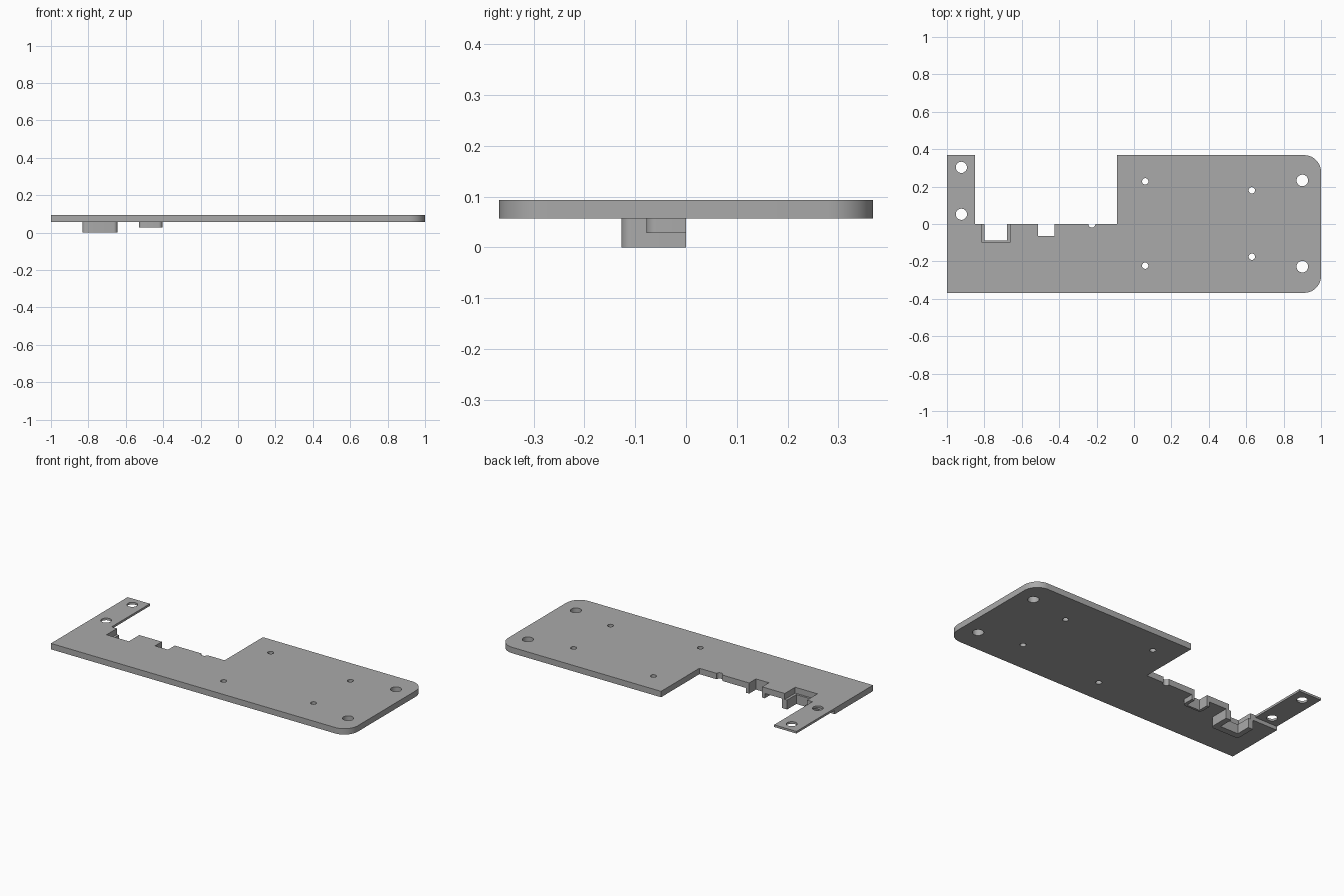
import bpy, bmesh, math
from mathutils import Vector

if "Cube" in bpy.data.objects:
    bpy.data.objects.remove(bpy.data.objects["Cube"])

TOP, BOTTOM = 0.093, 0.057
grey = bpy.data.materials.new("matte_grey")
grey.diffuse_color = (0.4, 0.4, 0.4, 1)
grey.use_nodes = True
grey.node_tree.nodes["Principled BSDF"].inputs["Base Color"].default_value = grey.diffuse_color


def arc(cx, cy, r, a0, a1, n=12):
    """Points of an arc between two angles in degrees."""
    angles = [math.radians(a0 + (a1 - a0) * i / n) for i in range(n + 1)]
    return [(cx + r * math.cos(a), cy + r * math.sin(a)) for a in angles]


def add_prism(bm, points, z0, z1):
    """Extrude a counter-clockwise outline from z0 up to z1."""
    low = [bm.verts.new((x, y, z0)) for x, y in points]
    high = [bm.verts.new((x, y, z1)) for x, y in points]
    bm.faces.new(low[::-1])
    bm.faces.new(high)
    n = len(points)
    for i in range(n):
        j = (i + 1) % n
        bm.faces.new((low[i], low[j], high[j], high[i]))


def make_object(name, prisms):
    bm = bmesh.new()
    for points, z0, z1 in prisms:
        add_prism(bm, points, z0, z1)
    bmesh.ops.recalc_face_normals(bm, faces=bm.faces)
    mesh = bpy.data.meshes.new(name)
    bm.to_mesh(mesh)
    bm.free()
    mesh.materials.append(grey)
    obj = bpy.data.objects.new(name, mesh)
    bpy.context.collection.objects.link(obj)
    return obj


def smooth(obj):
    bpy.ops.object.select_all(action='DESELECT')
    obj.select_set(True)
    bpy.context.view_layer.objects.active = obj
    bpy.ops.object.shade_smooth_by_angle(angle=math.radians(30))


# Plate outline: rounded right corners, back cut-out with three edge notches
W, R = 0.368, 0.09
outline = [(-1, -W)]
outline += arc(1 - R, -W + R, R, -90, 0)
outline += arc(1 - R, W - R, R, 0, 90)
outline += [(-0.09, W), (-0.09, 0)]
outline += arc(-0.225, 0, 0.019, 0, -180)
for x0, x1, depth in ((-0.425, -0.512, 0.065), (-0.664, -0.814, 0.1)):
    outline += [(x1 if k in (2, 3) else x0, -depth if k in (1, 2) else 0)
                for k in range(4)]
outline += [(-0.85, 0), (-0.85, W), (-1, W)]
plate = make_object("base_plate", [(outline, BOTTOM, TOP)])

# Cutter: screw holes and the relief that thins the left arm from below
holes = [(0.06, 0.228, 0.017), (0.06, -0.223, 0.017),
         (0.63, 0.18, 0.017), (0.63, -0.175, 0.017),
         (0.9, 0.233, 0.031), (0.9, -0.228, 0.031),
         (-0.923, 0.303, 0.03), (-0.923, 0.052, 0.03)]
relief = [(-1.1, 0), (-0.848, 0), (-0.848, 0.5), (-1.1, 0.5)]


def cut(name, prisms):
    cutter = make_object(name, prisms)
    cutter.hide_render = True
    mod = plate.modifiers.new(name, 'BOOLEAN')
    mod.operation, mod.solver, mod.object = 'DIFFERENCE', 'EXACT', cutter
    bpy.context.view_layer.objects.active = plate
    bpy.ops.object.modifier_apply(modifier=name)
    bpy.data.objects.remove(cutter)


cut("arm_relief_cutter", [(relief, 0.0, 0.080)])
cut("hole_cutter", [(arc(x, y, r, 0, 345, 23), 0, 0.2) for x, y, r in holes])
smooth(plate)


# U-shaped collars hanging under the two square notches
def collar(name, ox0, ox1, oy, ix0, ix1, iy, z0, r=0.02):
    points = [(ox0, 0)]
    points += arc(ox0 + r, oy + r, r, 180, 270, 6)
    points += arc(ox1 - r, oy + r, r, 270, 360, 6)
    points += [(ox1, 0), (ix1, 0), (ix1, iy), (ix0, iy), (ix0, 0)]
    smooth(make_object(name, [(points, z0, BOTTOM)]))


collar("large_notch_collar", -0.832, -0.645, -0.127, -0.8, -0.68, -0.088, 0.0)
collar("small_notch_collar", -0.53, -0.405, -0.078, -0.512, -0.425, -0.065, 0.028)
